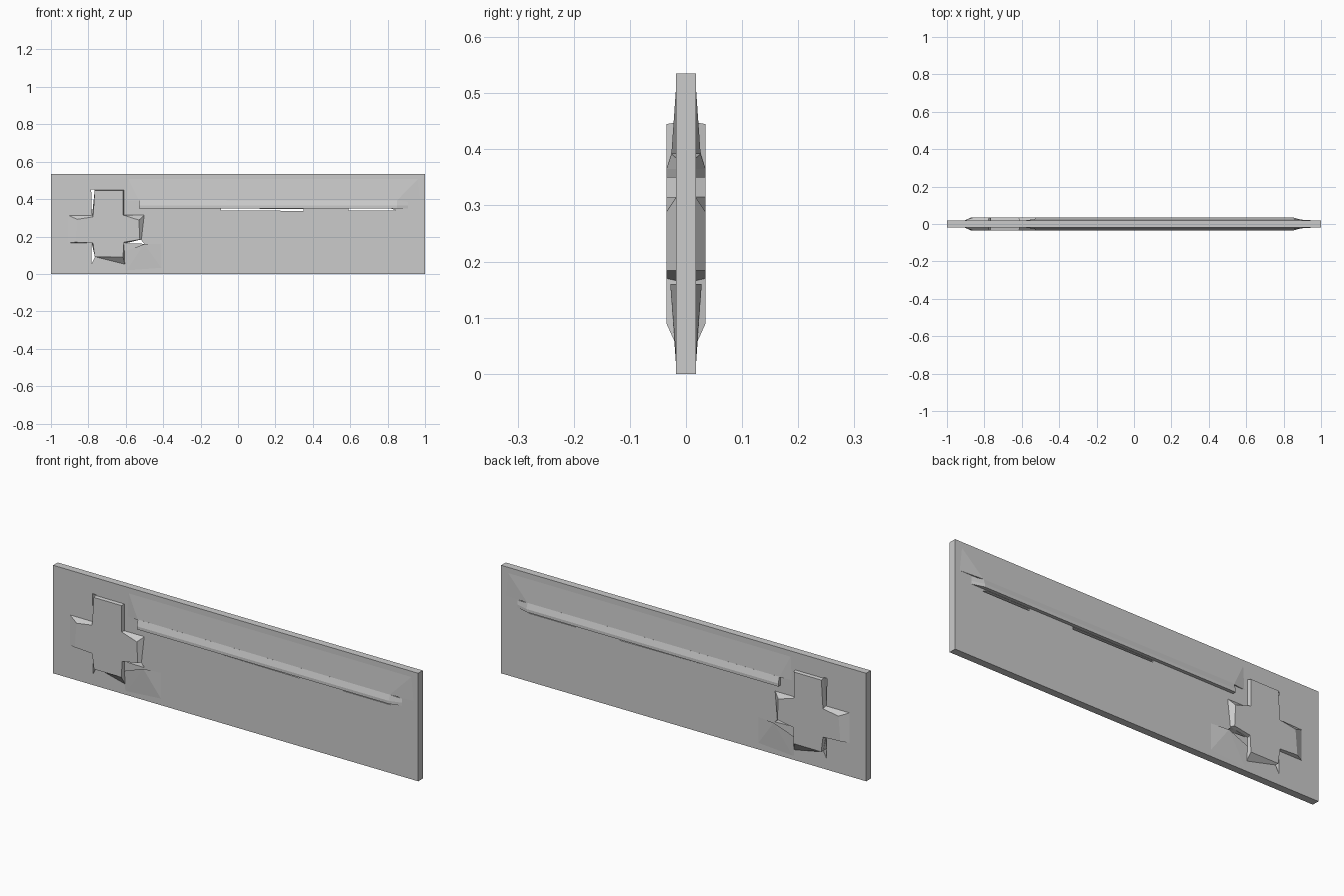
import bpy, bmesh

if "Cube" in bpy.data.objects:
    bpy.data.objects.remove(bpy.data.objects["Cube"])


def finish(name, bm):
    bmesh.ops.recalc_face_normals(bm, faces=bm.faces)
    mesh = bpy.data.meshes.new(name)
    bm.to_mesh(mesh)
    bm.free()
    ob = bpy.data.objects.new(name, mesh)
    bpy.context.collection.objects.link(ob)
    return ob


def loft(name, rings):
    """Skin a closed solid through rings with equal point counts."""
    bm = bmesh.new()
    loops = [[bm.verts.new(p) for p in ring] for ring in rings]
    n = len(loops[0])
    for a, b in zip(loops, loops[1:]):
        for i in range(n):
            j = (i + 1) % n
            bm.faces.new((a[i], a[j], b[j], b[i]))
    bm.faces.new(loops[0])
    bm.faces.new(loops[-1])
    return finish(name, bm)


def hull(name, points):
    bm = bmesh.new()
    for p in points:
        bm.verts.new(p)
    res = bmesh.ops.convex_hull(bm, input=bm.verts)
    loose = [v for v in bm.verts if not v.link_faces]
    bmesh.ops.delete(bm, geom=loose, context='VERTS')
    return finish(name, bm)


def flat_ring(points, y):
    return [(x, y, z) for x, z in points]


# Main panel
T = 0.018
panel = loft("panel", [
    flat_ring([(-1, 0), (1, 0), (1, 0.535), (-1, 0.535)], -T),
    flat_ring([(-1, 0), (1, 0), (1, 0.535), (-1, 0.535)], T)])

# Narrow see-through slits beside the cross and under the bar
slits = [
    [(-0.785, 0.452), (-0.766, 0.452), (-0.78, 0.28)],
    [(-0.782, 0.055), (-0.765, 0.09), (-0.782, 0.165)],
    [(-0.60, 0.164), (-0.50, 0.161), (-0.52, 0.184)],
    [(0.59, 0.338), (0.85, 0.338), (0.82, 0.349), (0.59, 0.349)],
    [(-0.09, 0.340), (0.35, 0.337), (0.35, 0.348), (-0.09, 0.349)],
]
for i, pts in enumerate(slits):
    cutter = loft(f"slit_cutter_{i}", [flat_ring(pts, -0.1), flat_ring(pts, 0.1)])
    cutter.hide_render = True
    cutter.hide_viewport = True
    mod = panel.modifiers.new("slit", 'BOOLEAN')
    mod.operation = 'DIFFERENCE'
    mod.solver = 'EXACT'
    mod.object = cutter

# Raised cross with sloping arm ends, same relief on both sides
outer = [(-0.766, 0.448), (-0.61, 0.448), (-0.61, 0.315), (-0.50, 0.315),
         (-0.515, 0.184), (-0.61, 0.166), (-0.605, 0.05), (-0.78, 0.05),
         (-0.78, 0.165), (-0.91, 0.165), (-0.91, 0.315), (-0.78, 0.315)]
outer[7] = (-0.765, 0.09)
face = [(-0.766, 0.445), (-0.615, 0.445), (-0.615, 0.315), (-0.53, 0.288),
        (-0.525, 0.184), (-0.61, 0.17), (-0.615, 0.09), (-0.765, 0.09),
        (-0.775, 0.165), (-0.87, 0.17), (-0.86, 0.292), (-0.775, 0.305)]
loft("cross", [flat_ring(face, -0.035), flat_ring(outer, -T + 0.001),
               flat_ring(outer, T - 0.001), flat_ring(face, 0.035)])

for side, label in ((-1, "front"), (1, "back")):
    # Long ledge, square at the cross end and tapering at the far end
    def section(x, depth, top):
        profile = [(0.012, 0.35), (depth, 0.35), (depth, 0.365),
                   (min(depth, 0.026), top), (0.012, top)]
        return [(x, side * y, z) for y, z in profile]
    loft(f"{label}_ledge", [section(-0.53, 0.035, 0.395),
                            section(0.85, 0.035, 0.392),
                            section(0.91, 0.018, 0.385)])

    # Shallow slope rising from the top edge to the ledge
    pts = [(-0.6, 0.016, 0.535), (0.99, 0.016, 0.535), (-0.6, 0.017, 0.392),
           (-0.53, 0.026, 0.392), (0.85, 0.026, 0.392), (0.99, 0.017, 0.392),
           (-0.6, 0.01, 0.392), (0.99, 0.01, 0.392)]
    hull(f"{label}_upper_slope", [(x, side * y, z) for x, y, z in pts])

    # Facets beside the lower part of the cross
    pts = [(-0.605, 0.017, 0.005), (-0.4, 0.017, 0.02), (-0.4, 0.017, 0.16),
           (-0.605, 0.024, 0.12), (-0.5, 0.028, 0.16), (-0.605, 0.01, 0.1)]
    hull(f"{label}_lower_facet", [(x, side * y, z) for x, y, z in pts])
